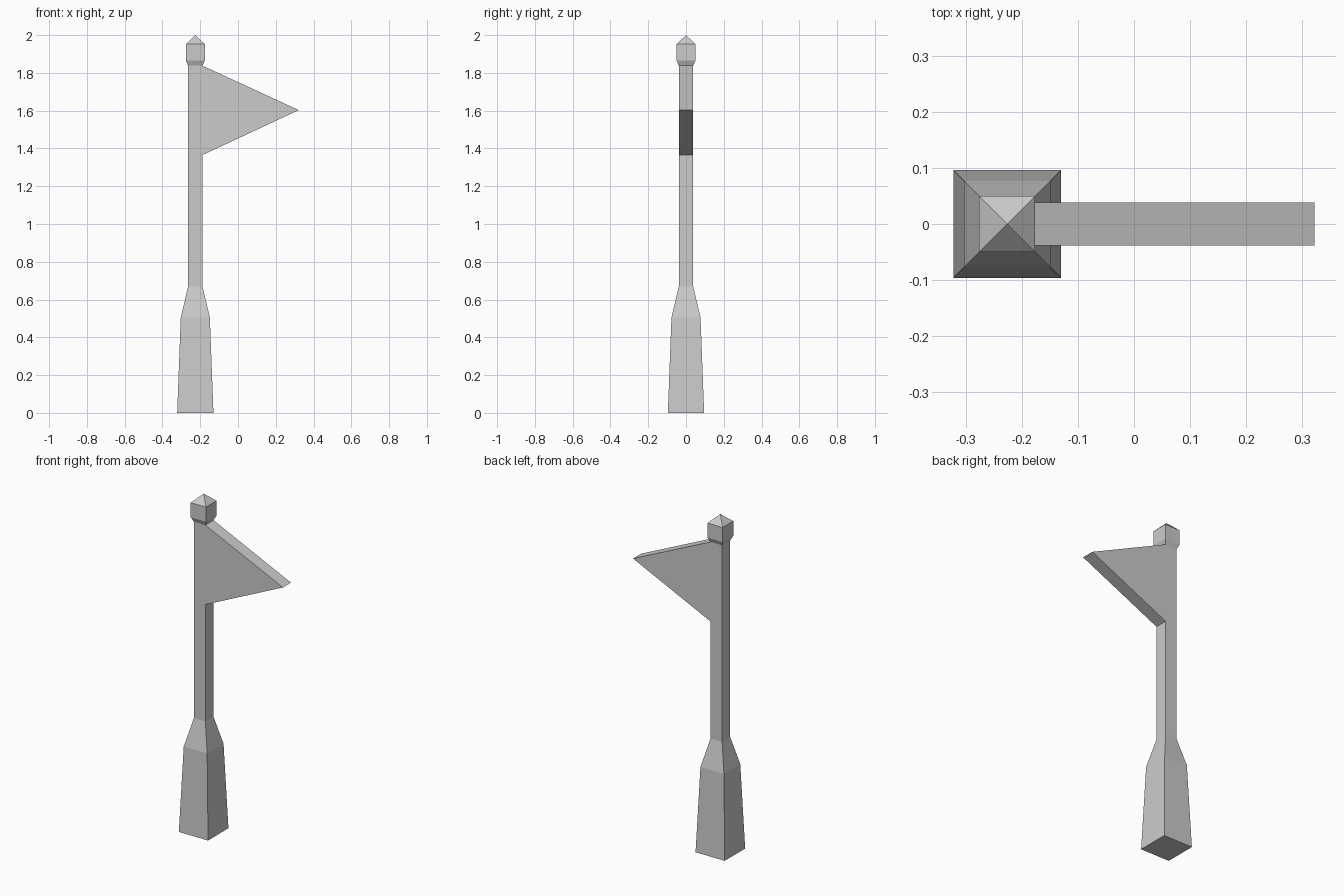
import bpy
import bmesh

cube = bpy.data.objects.get("Cube")
if cube:
    bpy.data.objects.remove(cube)

grey = bpy.data.materials.new("stone grey")
grey.use_nodes = True
color = (0.6, 0.6, 0.6, 1)
grey.diffuse_color = color
grey.node_tree.nodes["Principled BSDF"].inputs["Base Color"].default_value = color

POLE_X = -0.226
POLE_R = 0.038


def finish(name, bm):
    bmesh.ops.recalc_face_normals(bm, faces=bm.faces)
    mesh = bpy.data.meshes.new(name)
    bm.to_mesh(mesh)
    bm.free()
    mesh.materials.append(grey)
    obj = bpy.data.objects.new(name, mesh)
    bpy.context.collection.objects.link(obj)
    return obj


def square_tower(name, profile):
    """Stack square rings of (half width, height); zero width makes a point."""
    bm = bmesh.new()
    rings = []
    for r, z in profile:
        corners = [(-r, -r), (r, -r), (r, r), (-r, r)] if r else [(0, 0)]
        rings.append([bm.verts.new((POLE_X + x, y, z)) for x, y in corners])
    for low, high in zip(rings, rings[1:]):
        for i in range(4):
            j = (i + 1) % 4
            top = [high[j], high[i]] if len(high) == 4 else [high[0]]
            bm.faces.new([low[i], low[j]] + top)
    bm.faces.new(rings[0][::-1])
    return finish(name, bm)


# Tapered foot, straight shaft and pointed cap in one continuous post
square_tower("flag_post", [
    (0.096, 0), (0.077, 0.505), (POLE_R, 0.67), (POLE_R, 1.838),
    (0.05, 1.865), (0.05, 1.952), (0, 2),
])

# Triangular pennant, as thick as the shaft
bm = bmesh.new()
edge_x = POLE_X + POLE_R
outline = [(edge_x, 1.365), (0.322, 1.603), (edge_x, 1.838)]
face = bm.faces.new([bm.verts.new((x, -POLE_R, z)) for x, z in outline])
side = bmesh.ops.extrude_face_region(bm, geom=[face])
moved = [v for v in side["geom"] if isinstance(v, bmesh.types.BMVert)]
bmesh.ops.translate(bm, verts=moved, vec=(0, 2 * POLE_R, 0))
finish("pennant", bm)
